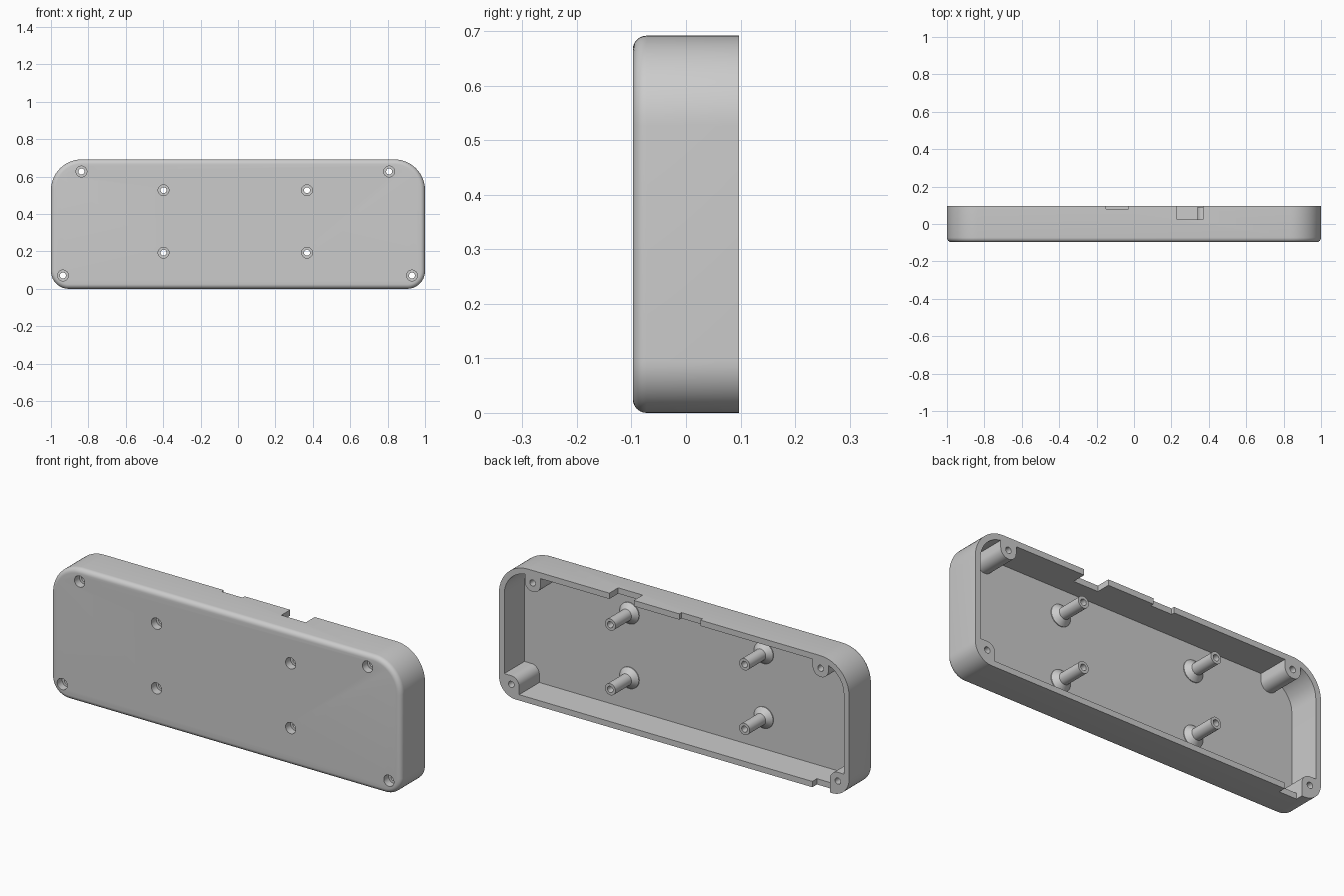
import bpy, bmesh, math
from mathutils import Matrix, Vector

if "Cube" in bpy.data.objects:
    bpy.data.objects.remove(bpy.data.objects["Cube"], do_unlink=True)

W, H, D = 1.0, 0.692, 0.0975      # half width, height, half depth
WALL, FILLET = 0.03, 0.025
R_TOP, R_LOW = 0.165, 0.095       # corner radii
POSTS = [(x, z) for x in (-0.398, 0.369) for z in (0.193, 0.527)]
LOW_SCREWS = [(-0.936, 0.071), (0.93, 0.071)]
TOP_SCREWS = [(-0.837, 0.627), (0.808, 0.627)]
SCREWS = POSTS + LOW_SCREWS + TOP_SCREWS

grey = bpy.data.materials.new("plain grey plastic")
grey.use_nodes = True
colour = (0.6, 0.6, 0.6, 1)
grey.diffuse_color = colour
grey.node_tree.nodes["Principled BSDF"].inputs["Base Color"].default_value = colour


def rounded_loop(x0, x1, z0, z1, radii, steps=14):
    """Outline in x, z; radii run low left, low right, top right, top left."""
    corners = [(x0, z0, 1, 1), (x1, z0, -1, 1), (x1, z1, -1, -1), (x0, z1, 1, -1)]
    points = []
    for i, ((x, z, sx, sz), r) in enumerate(zip(corners, radii)):
        if r <= 0:
            points.append((x, z))
            continue
        for k in range(steps + 1):
            a = math.pi + math.pi / 2 * (i + k / steps)
            points.append((x + sx * r + r * math.cos(a), z + sz * r + r * math.sin(a)))
    return points


def case_loop(inset):
    low, top = R_LOW - inset, R_TOP - inset
    return rounded_loop(-W + inset, W - inset, inset, H - inset, (low, low, top, top))


def circle(x, z, r, n=32):
    return [(x + r * math.cos(2 * math.pi * k / n), z + r * math.sin(2 * math.pi * k / n))
            for k in range(n)]


def loft(name, layers):
    """Closed solid through (outline, y) layers."""
    bm = bmesh.new()
    rings = [[bm.verts.new((x, y, z)) for x, z in outline] for outline, y in layers]
    for a, b in zip(rings, rings[1:]):
        for i in range(len(a)):
            j = (i + 1) % len(a)
            bm.faces.new((a[i], a[j], b[j], b[i]))
    bm.faces.new(rings[0])
    bm.faces.new(rings[-1])
    bmesh.ops.recalc_face_normals(bm, faces=bm.faces)
    mesh = bpy.data.meshes.new(name)
    bm.to_mesh(mesh)
    bm.free()
    mesh.materials.append(grey)
    obj = bpy.data.objects.new(name, mesh)
    bpy.context.collection.objects.link(obj)
    return obj


def combine(obj, other, operation):
    mod = obj.modifiers.new(operation.lower(), "BOOLEAN")
    mod.operation, mod.object, mod.solver = operation, other, "EXACT"
    bpy.ops.object.select_all(action="DESELECT")
    bpy.context.view_layer.objects.active = obj
    obj.select_set(True)
    bpy.ops.object.modifier_apply(modifier=mod.name)
    bpy.data.objects.remove(other, do_unlink=True)


def box(x0, x1, y0, y1, z0, z1):
    return loft("cutter", [(rounded_loop(x0, x1, z0, z1, (0, 0, 0, 0)), y) for y in (y0, y1)])


# Outer case with a rounded front edge
layers = []
for k in range(7):
    a = math.pi / 2 * k / 6
    layers.append((case_loop(FILLET * (1 - math.sin(a))), -D + FILLET * (1 - math.cos(a))))
layers.append((case_loop(0), D))
case = loft("case_shell", layers)

# Hollow, open at the back
FLOOR = -D + WALL
combine(case, loft("cutter", [(case_loop(WALL), FLOOR), (case_loop(WALL), D + 0.05)]), "DIFFERENCE")

# Corner screw blocks, trimmed to the case outline
R = 0.045
blocks = []
for x, z in LOW_SCREWS:
    if x < 0:
        blocks.append(rounded_loop(-W, x + R, 0, z + R, (0, 0, R, 0)))
    else:
        blocks.append(rounded_loop(x - R, W, 0, z + R, (0, 0, 0, R)))
for x, z in TOP_SCREWS:
    blocks.append(rounded_loop(x - R, x + R, z - R, H, (R * 0.98, R * 0.98, 0, 0)))
for outline in blocks:
    block = loft("screw_block", [(outline, FLOOR - 0.01), (outline, D)])
    trim = loft("cutter", [(case_loop(0.012), -D), (case_loop(0.012), D + 0.05)])
    combine(block, trim, "INTERSECT")
    combine(case, block, "UNION")

# Standing posts with flared feet
for x, z in POSTS:
    post = loft("post", [(circle(x, z, 0.055), FLOOR - 0.01), (circle(x, z, 0.055), FLOOR + 0.004),
                         (circle(x, z, 0.03), FLOOR + 0.028), (circle(x, z, 0.03), D - 0.006)])
    combine(case, post, "UNION")

# Stepped screw holes, wide at the front
for x, z in SCREWS:
    hole = loft("cutter", [(circle(x, z, 0.029), -D - 0.02), (circle(x, z, 0.029), -D + 0.04),
                           (circle(x, z, 0.016), -D + 0.04), (circle(x, z, 0.016), D + 0.02)])
    combine(case, hole, "DIFFERENCE")

# Connector notches in the top and bottom walls
for x0, x1, y0, z0, z1 in ((0.23, 0.37, 0.025, H - 0.04, H + 0.02),
                           (-0.15, -0.03, 0.08, H - 0.04, H + 0.02),
                           (-0.89, -0.79, 0.06, -0.02, 0.04)):
    combine(case, box(x0, x1, y0, D + 0.02, z0, z1), "DIFFERENCE")

bpy.ops.object.select_all(action="DESELECT")
bpy.context.view_layer.objects.active = case
case.select_set(True)
bpy.ops.object.shade_smooth_by_angle(angle=math.radians(30))
